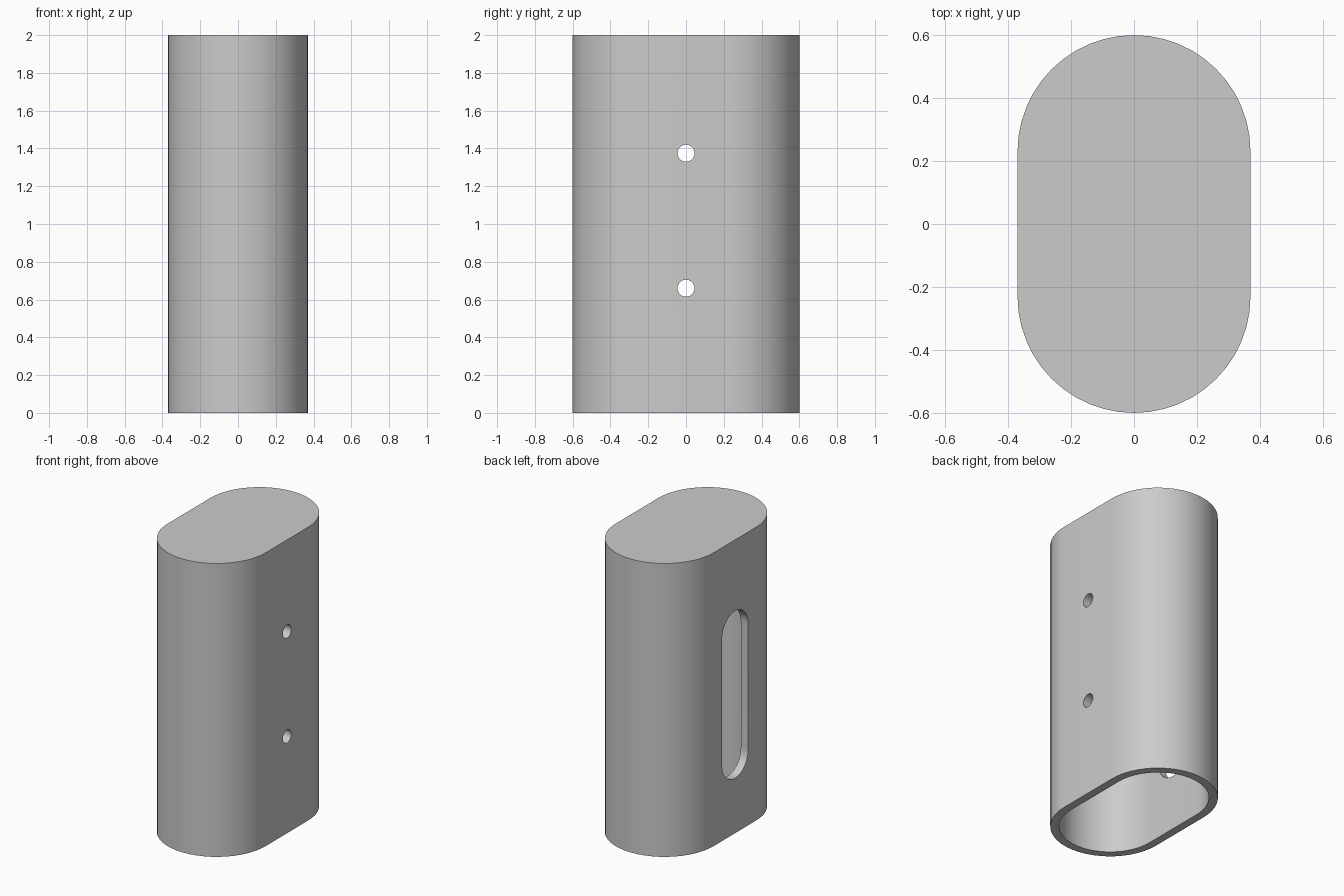
import bpy, bmesh, math
from mathutils import Matrix, Vector

cube = bpy.data.objects.get("Cube")
if cube:
    bpy.data.objects.remove(cube, do_unlink=True)

HALF_X, HALF_Y, HEIGHT, WALL = 0.37, 0.6, 2.0, 0.055
STRAIGHT = HALF_Y - HALF_X

grey = bpy.data.materials.new("light grey")
grey.use_nodes = True
grey.diffuse_color = (0.6, 0.6, 0.6, 1)
grey.node_tree.nodes["Principled BSDF"].inputs["Base Color"].default_value = (0.6, 0.6, 0.6, 1)


def capsule_prism(name, radius, straight, low, high, matrix=Matrix(), steps=24):
    """Extruded capsule outline, long in y, running from low to high in z."""
    bm = bmesh.new()
    ring = []
    for side in (1, -1):
        for i in range(steps + 1):
            if straight == 0 and i == steps:
                continue
            a = math.pi * i / steps
            ring.append(bm.verts.new((side * radius * math.cos(a),
                                      side * (straight + radius * math.sin(a)), low)))
    face = bm.faces.new(ring)
    top = bmesh.ops.extrude_face_region(bm, geom=[face])["geom"]
    bmesh.ops.translate(bm, vec=Vector((0, 0, high - low)),
                        verts=[g for g in top if isinstance(g, bmesh.types.BMVert)])
    bmesh.ops.transform(bm, matrix=matrix, verts=bm.verts)
    bmesh.ops.recalc_face_normals(bm, faces=bm.faces)
    mesh = bpy.data.meshes.new(name)
    bm.to_mesh(mesh)
    bm.free()
    mesh.materials.append(grey)
    obj = bpy.data.objects.new(name, mesh)
    bpy.context.collection.objects.link(obj)
    return obj


# Sleeve: closed on top, open below
sleeve = capsule_prism("sleeve", HALF_X, STRAIGHT, 0, HEIGHT)
cutters = [capsule_prism("cavity_cutter", HALF_X - WALL, STRAIGHT, -0.1, HEIGHT - WALL)]

# Tall slot through the -x wall: the outline's y becomes z and its z becomes x
side_on = Matrix(((0, 0, 1), (1, 0, 0), (0, 1, 0))).to_4x4()
cutters.append(capsule_prism("slot_cutter", 0.14, 0.43, -0.5, -0.2,
                             Matrix.Translation((0, 0, 0.945)) @ side_on))

# Two screw holes through the +x wall
for z in (0.66, 1.375):
    cutters.append(capsule_prism("hole_cutter", 0.045, 0, 0.2, 0.5,
                                 Matrix.Translation((0, 0, z)) @ side_on, 16))

bpy.ops.object.select_all(action='DESELECT')
sleeve.select_set(True)
bpy.context.view_layer.objects.active = sleeve
for cutter in cutters:
    mod = sleeve.modifiers.new(cutter.name, 'BOOLEAN')
    mod.operation = 'DIFFERENCE'
    mod.solver = 'EXACT'
    mod.object = cutter
    bpy.ops.object.modifier_apply(modifier=mod.name)
    bpy.data.objects.remove(cutter, do_unlink=True)

bpy.ops.object.shade_smooth_by_angle(angle=math.radians(30))
